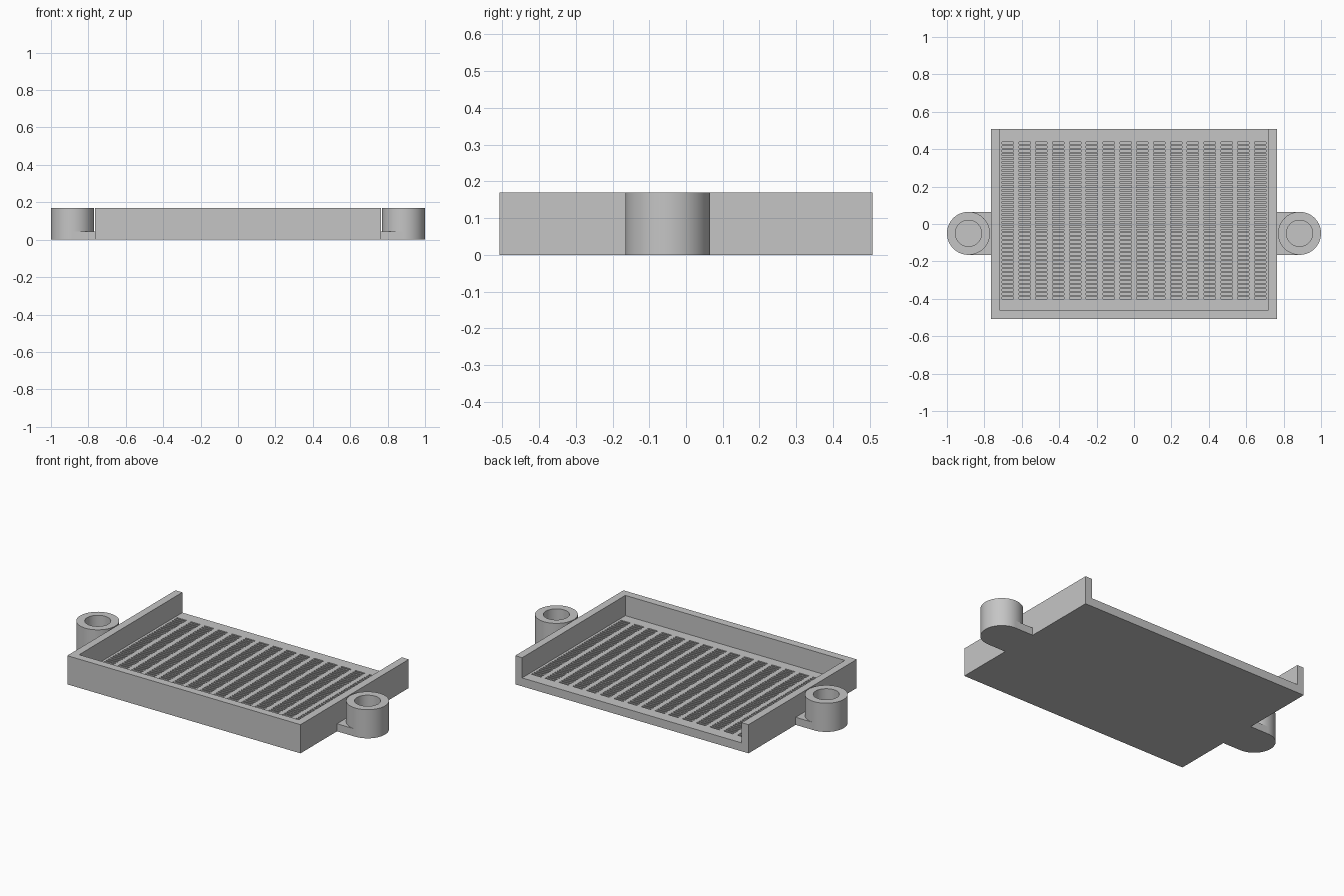
import bpy, bmesh, math
from mathutils import Vector

old = bpy.data.objects.get("Cube")
if old:
    bpy.data.objects.remove(old, do_unlink=True)

# One grey material for everything
GREY = (0.56, 0.56, 0.56, 1)
grey = bpy.data.materials.new("light grey")
grey.use_nodes = True
grey.diffuse_color = GREY
grey.node_tree.nodes["Principled BSDF"].inputs["Base Color"].default_value = GREY

HEIGHT, FLOOR = 0.17, 0.05
HALF_X, INNER_X = 0.765, 0.72
FRONT, INNER_FRONT, BACK = -0.507, -0.46, 0.507
SLOT_FRONT, SLOT_BACK = -0.40, 0.45
COLUMNS, ROWS = 16, 40
SLOT_DEPTH = 0.02


def finish(bm, name, smooth=False):
    bmesh.ops.recalc_face_normals(bm, faces=bm.faces)
    mesh = bpy.data.meshes.new(name)
    bm.to_mesh(mesh)
    bm.free()
    mesh.materials.append(grey)
    obj = bpy.data.objects.new(name, mesh)
    bpy.context.collection.objects.link(obj)
    if smooth:
        bpy.ops.object.select_all(action='DESELECT')
        obj.select_set(True)
        bpy.context.view_layer.objects.active = obj
        bpy.ops.object.shade_smooth_by_angle(angle=math.radians(35))
    return obj


def extrude(bm, faces, dz):
    result = bmesh.ops.extrude_face_region(bm, geom=faces)
    moved = [g for g in result["geom"] if isinstance(g, bmesh.types.BMVert)]
    bmesh.ops.translate(bm, verts=moved, vec=(0, 0, dz))
    bmesh.ops.delete(bm, geom=[f for f in faces if f.is_valid], context='FACES')


def build_tray():
    # Grid lines: wall edges plus the two sides of every slot
    xs, ys = [-HALF_X, -INNER_X], [FRONT, INNER_FRONT]
    pitch_x = 2 * INNER_X / COLUMNS
    for i in range(COLUMNS):
        centre = -INNER_X + (i + 0.5) * pitch_x
        xs += [centre - 0.031, centre + 0.031]
    xs += [INNER_X, HALF_X]
    pitch_y = (SLOT_BACK - SLOT_FRONT) / ROWS
    for j in range(ROWS):
        start = SLOT_FRONT + j * pitch_y
        ys += [start, start + pitch_y * 0.5]
    ys.append(BACK)

    bm = bmesh.new()
    grid = [[bm.verts.new((x, y, FLOOR)) for y in ys] for x in xs]
    walls, slots = [], []
    for i in range(len(xs) - 1):
        for j in range(len(ys) - 1):
            face = bm.faces.new((grid[i][j], grid[i + 1][j],
                                 grid[i + 1][j + 1], grid[i][j + 1]))
            if i in (0, len(xs) - 2) or j == 0:
                walls.append(face)
            elif i % 2 == 0 and j % 2 == 0:
                slots.append(face)

    # Skirt and underside
    rim = [e for e in bm.edges if e.is_boundary]
    skirt = bmesh.ops.extrude_edge_only(bm, edges=rim)["geom"]
    for v in skirt:
        if isinstance(v, bmesh.types.BMVert):
            v.co.z = 0
    low = [e for e in skirt if isinstance(e, bmesh.types.BMEdge)]
    bmesh.ops.contextual_create(bm, geom=low)

    # Three raised walls, open at the back, and the sunken slots
    extrude(bm, walls, HEIGHT - FLOOR)
    extrude(bm, slots, -SLOT_DEPTH)
    finish(bm, "slotted_tray")


def build_lug(side, label):
    cx, cy, radius, hole, tab_top = side * 0.885, -0.05, 0.115, 0.07, 0.045

    # Round post with a blind hole
    profile = [(0, 0), (radius, 0), (radius, HEIGHT),
               (hole, HEIGHT), (hole, tab_top), (0, tab_top)]
    bm = bmesh.new()
    verts = [bm.verts.new((cx + r, cy, z)) for r, z in profile]
    edges = [bm.edges.new(pair) for pair in zip(verts, verts[1:])]
    bmesh.ops.spin(bm, geom=verts + edges, cent=(cx, cy, 0), axis=(0, 0, 1),
                   angle=math.tau, steps=64, use_merge=True)
    bmesh.ops.remove_doubles(bm, verts=bm.verts, dist=0.0001)
    finish(bm, label + "_post", smooth=True)

    # Low tab joining the post to the tray, hollowed around the post
    inner = Vector((side * HALF_X, cy))
    outline = [(inner.x, cy + radius), (inner.x, cy - radius)]
    for k in range(33):
        a = -math.pi / 2 - math.pi * k / 32
        outline.append((cx + side * radius * math.cos(a), cy + radius * math.sin(a)))
    bm = bmesh.new()
    base = bm.faces.new([bm.verts.new((x, y, 0)) for x, y in outline])
    top = bmesh.ops.extrude_face_region(bm, geom=[base], use_keep_orig=True)["geom"]
    for v in top:
        if isinstance(v, bmesh.types.BMVert):
            v.co.z = tab_top
    finish(bm, label + "_tab")


build_tray()
build_lug(1, "left")
build_lug(-1, "right")
